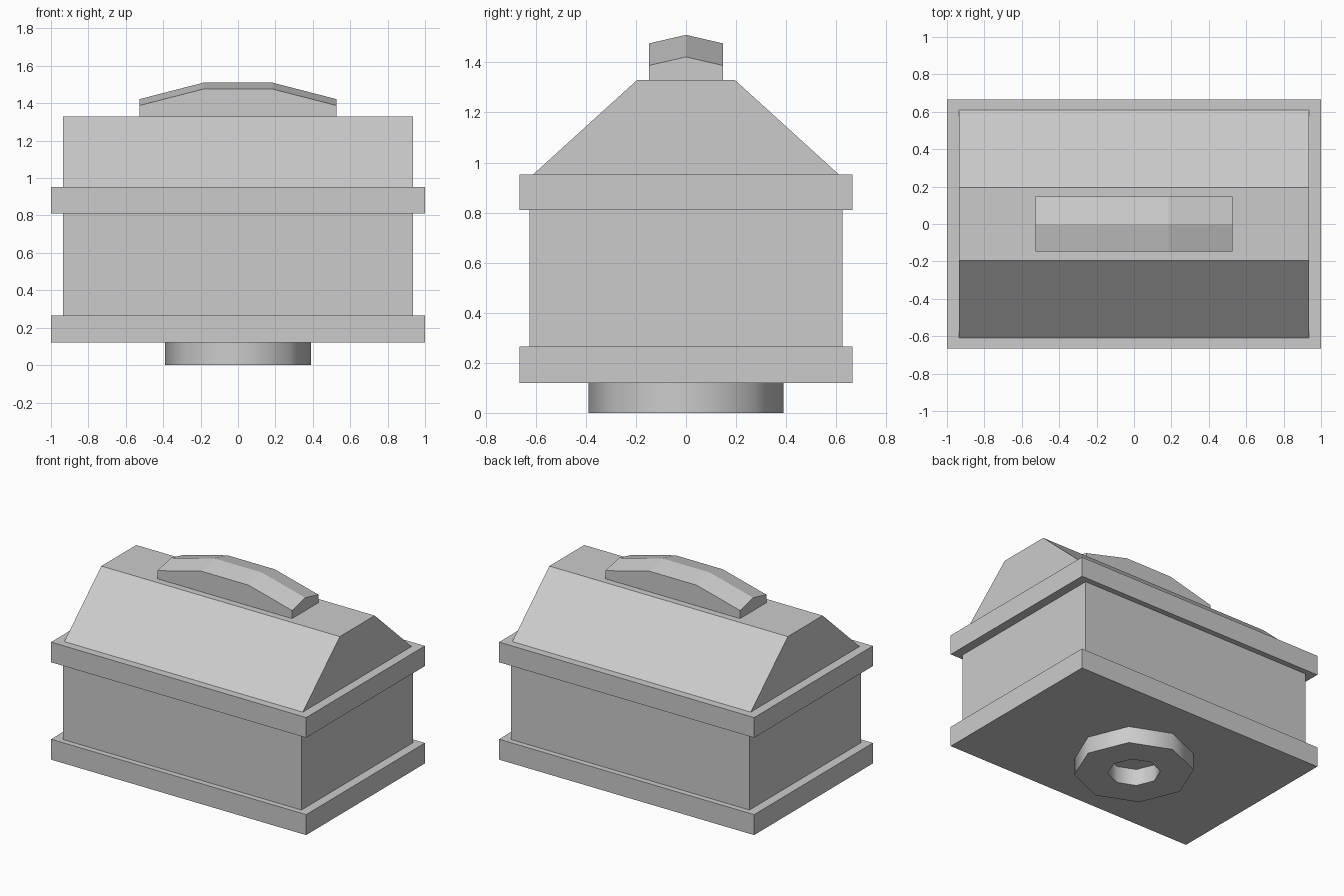
import bpy, bmesh, math

if "Cube" in bpy.data.objects:
    bpy.data.objects.remove(bpy.data.objects["Cube"])

grey = bpy.data.materials.new("plain grey")
grey.diffuse_color = (0.6, 0.6, 0.6, 1)
grey.use_nodes = True
grey.node_tree.nodes["Principled BSDF"].inputs["Base Color"].default_value = grey.diffuse_color


def finish(name, bm):
    bmesh.ops.recalc_face_normals(bm, faces=bm.faces)
    mesh = bpy.data.meshes.new(name)
    bm.to_mesh(mesh)
    bm.free()
    mesh.materials.append(grey)
    ob = bpy.data.objects.new(name, mesh)
    bpy.context.collection.objects.link(ob)
    return ob


def loft(name, sections):
    """Skin closed cross-sections of equal point count and cap both ends."""
    bm = bmesh.new()
    rings = [[bm.verts.new(p) for p in s] for s in sections]
    n = len(rings[0])
    for a, b in zip(rings, rings[1:]):
        for i in range(n):
            j = (i + 1) % n
            bm.faces.new((a[i], a[j], b[j], b[i]))
    bm.faces.new(rings[0])
    bm.faces.new(rings[-1])
    return finish(name, bm)


def rect(hx, hy, z):
    return [(-hx, -hy, z), (hx, -hy, z), (hx, hy, z), (-hx, hy, z)]


def slab(name, hx, hy, z0, z1, top_hy=None):
    return loft(name, [rect(hx, hy, z0), rect(hx, top_hy or hy, z1)])


# Chest: base plate, body, rim and sloped lid
slab("base_plate", 1.0, 0.665, 0.12, 0.265)
slab("body", 0.935, 0.625, 0.265, 0.81)
slab("rim", 1.0, 0.665, 0.81, 0.953)
slab("lid", 0.935, 0.61, 0.953, 1.33, top_hy=0.195)

# Handle: ridged bar whose top steps down towards both ends
sections = []
for x, eave in ((-0.527, 1.388), (-0.185, 1.476), (0.185, 1.476), (0.527, 1.388)):
    sections.append([(x, -0.147, 1.33), (x, -0.147, eave), (x, 0, eave + 0.034),
                     (x, 0.147, eave), (x, 0.147, 1.33)])
loft("handle", sections)

# Foot: eight-sided ring with an open centre
bm = bmesh.new()
profile = ((0.39, 0.0), (0.39, 0.12), (0.172, 0.12), (0.172, 0.0))
rings = [[bm.verts.new((r * math.cos(k * math.pi / 4), r * math.sin(k * math.pi / 4), z))
          for k in range(8)] for r, z in profile]
for i in range(4):
    a, b = rings[i], rings[(i + 1) % 4]
    for k in range(8):
        m = (k + 1) % 8
        bm.faces.new((a[k], a[m], b[m], b[k]))
foot = finish("foot_ring", bm)
bpy.context.view_layer.objects.active = foot
foot.select_set(True)
bpy.ops.object.shade_smooth_by_angle(angle=math.radians(50))
